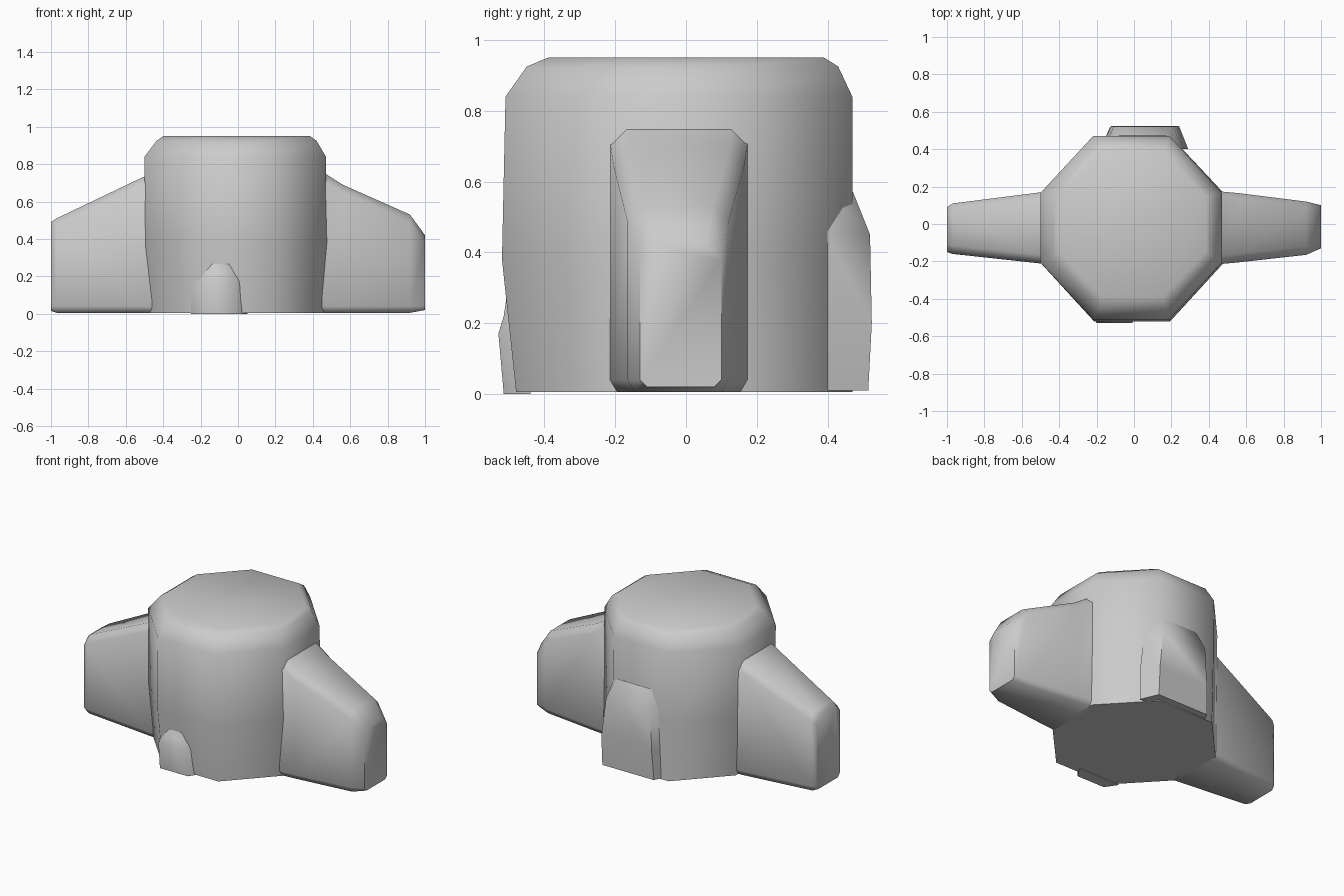
import bpy, bmesh

if "Cube" in bpy.data.objects:
    bpy.data.objects.remove(bpy.data.objects["Cube"])


def loft(name, rings, smooth=1.1):
    """Closed skin through rings holding equal numbers of points."""
    bm = bmesh.new()
    loops = [[bm.verts.new(p) for p in ring] for ring in rings]
    for a, b in zip(loops, loops[1:]):
        for i in range(len(a)):
            j = (i + 1) % len(a)
            bm.faces.new((a[i], a[j], b[j], b[i]))
    bm.faces.new(loops[0])
    bm.faces.new(loops[-1])
    bmesh.ops.recalc_face_normals(bm, faces=bm.faces)
    mesh = bpy.data.meshes.new(name)
    bm.to_mesh(mesh)
    bm.free()
    obj = bpy.data.objects.new(name, mesh)
    bpy.context.collection.objects.link(obj)
    bpy.ops.object.select_all(action='DESELECT')
    obj.select_set(True)
    bpy.context.view_layer.objects.active = obj
    bpy.ops.object.shade_smooth_by_angle(angle=smooth)
    return obj


def octagon(z, x0, x1, y0, y1):
    """Irregular octagon with cut corners at height z."""
    cx, cy = 0.29 * (x1 - x0), 0.31 * (y1 - y0)
    return [(x0 + cx, y0, z), (x1 - cx, y0, z), (x1, y0 + cy, z), (x1, y1 - cy, z),
            (x1 - cx, y1, z), (x0 + cx, y1, z), (x0, y1 - cy, z), (x0, y0 + cy, z)]


def wing_section(x, y0, y1, top, base=0.005):
    """Upright section of a side wing with eased upper corners."""
    c = 0.045
    return [(x, y0 + 0.02, base), (x, y0, 0.04), (x, y0, top - c), (x, y0 + c, top),
            (x, y1 - c, top), (x, y1, top - c), (x, y1, 0.04), (x, y1 - 0.02, base)]


# Eight-sided central body with a chamfered top
loft("central_body", [
    octagon(0.005, -0.48, 0.47, -0.48, 0.47),
    octagon(0.38, -0.495, 0.475, -0.52, 0.47),
    octagon(0.84, -0.50, 0.47, -0.51, 0.47),
    octagon(0.925, -0.435, 0.42, -0.45, 0.43),
    octagon(0.95, -0.40, 0.385, -0.39, 0.39),
])

# Tapering side wings, the right one with a more rounded tip
loft("left_wing", [
    wing_section(-0.46, -0.215, 0.172, 0.75),
    wing_section(-0.51, -0.21, 0.168, 0.73),
    wing_section(-0.97, -0.16, 0.11, 0.51),
    wing_section(-1.0, -0.15, 0.09, 0.49, 0.015),
])
loft("right_wing", [
    wing_section(0.45, -0.215, 0.175, 0.76),
    wing_section(0.56, -0.205, 0.165, 0.69),
    wing_section(0.92, -0.165, 0.12, 0.53),
    wing_section(1.0, -0.13, 0.10, 0.42, 0.02),
])


def bump(name, levels):
    """Low block swelling out of a body wall; levels are (z, x0, x1, y wall, y out)."""
    loft(name, [[(x0, yw, z), (x0 + 0.05, yo, z), (x1 - 0.05, yo, z), (x1, yw, z)]
                for z, x0, x1, yw, yo in levels])


# Small swelling low on the front
bump("front_bump", [
    (0.0, -0.25, 0.05, -0.44, -0.515),
    (0.17, -0.25, 0.04, -0.44, -0.53),
    (0.22, -0.22, 0.02, -0.44, -0.515),
    (0.32, -0.15, -0.02, -0.44, -0.50),
])

# Taller swelling on the back, leaning to the right
bump("back_bump", [
    (0.01, -0.18, 0.29, 0.40, 0.515),
    (0.20, -0.17, 0.29, 0.40, 0.525),
    (0.45, -0.16, 0.26, 0.40, 0.52),
    (0.57, -0.13, 0.22, 0.40, 0.472),
])
